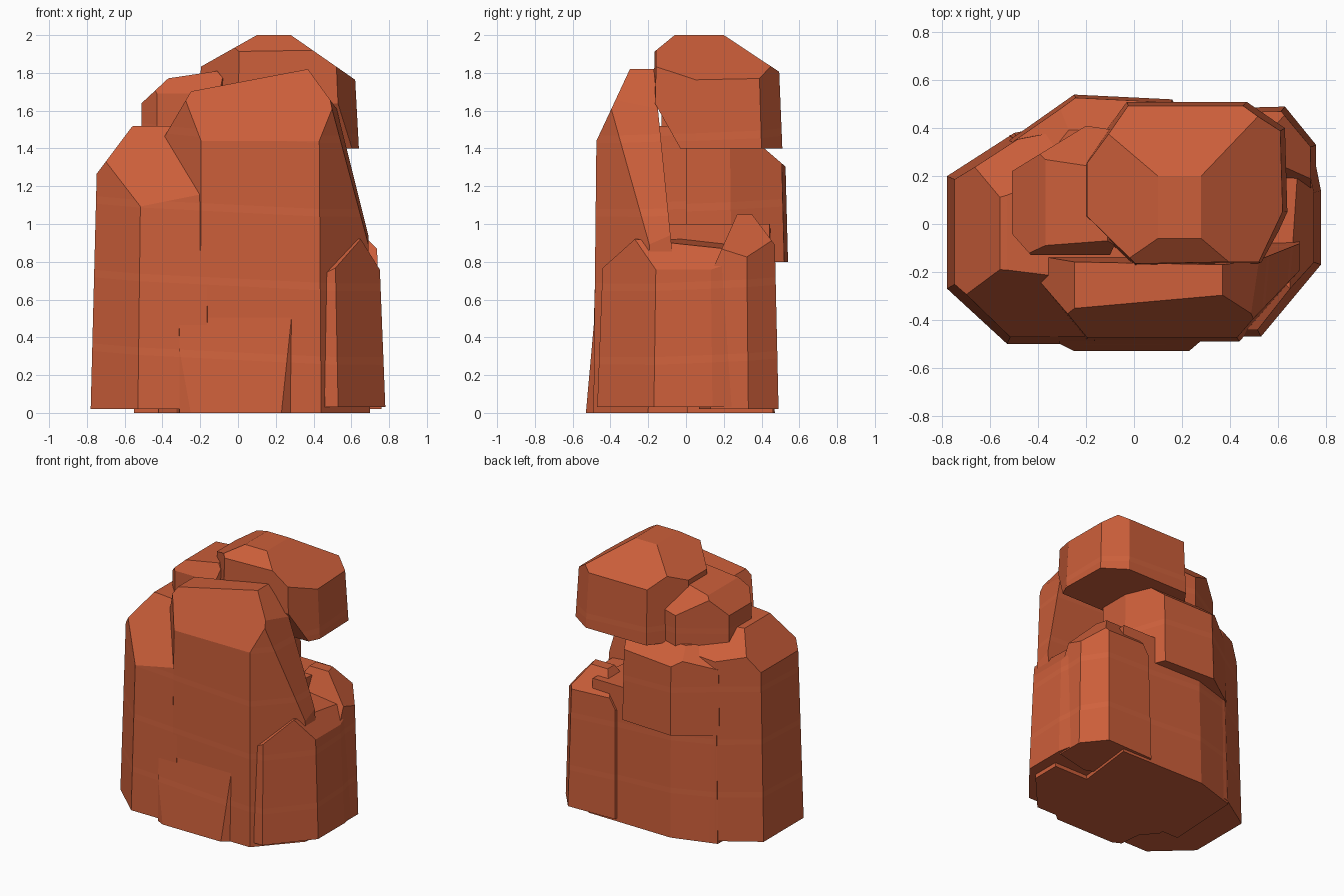
import bpy
import bmesh
from mathutils import Vector

default_cube = bpy.data.objects.get("Cube")
if default_cube:
    bpy.data.objects.remove(default_cube, do_unlink=True)


def make_material(name, colour):
    material = bpy.data.materials.new(name)
    material.use_nodes = True
    material.diffuse_color = colour
    shader = material.node_tree.nodes["Principled BSDF"]
    shader.inputs["Base Color"].default_value = colour
    shader.inputs["Roughness"].default_value = 1
    return material


sandstone = make_material("red sandstone", (0.60, 0.113, 0.042, 1))
strata = make_material("pale strata", (0.63, 0.122, 0.046, 1))

# Thin sediment layers, evenly spaced up the whole formation
LAYER_STEP, LAYER_START, LAYER_HEIGHT = 0.39, 0.30, 0.04
LAYERS = [LAYER_START + LAYER_STEP * i for i in range(4)]
LAYER_NORMAL = Vector((0.05, -0.04, 1)).normalized()


def slice_rock(bm, point, normal, remove):
    """Split the rock by a plane; optionally discard the outer side and cap it."""
    geometry = bm.verts[:] + bm.edges[:] + bm.faces[:]
    result = bmesh.ops.bisect_plane(bm, geom=geometry, dist=1e-5, plane_co=point,
                                    plane_no=normal, clear_outer=remove)
    if remove:
        rim = [e for e in result["geom_cut"]
               if isinstance(e, bmesh.types.BMEdge) and e.is_boundary]
        if rim:
            bmesh.ops.holes_fill(bm, edges=rim, sides=0)


def rock(name, outline, bottom, top, taper=1.0, pivot=(0, 0), cuts=()):
    """Tapered prism over an outline, chiselled by (point, outward normal) planes."""
    bm = bmesh.new()
    centre = Vector(pivot)
    lower = [bm.verts.new((x, y, bottom)) for x, y in outline]
    upper = []
    for corner in outline:
        moved = centre + (Vector(corner) - centre) * taper
        upper.append(bm.verts.new((moved.x, moved.y, top)))
    bm.faces.new(lower)
    bm.faces.new(upper)
    count = len(outline)
    for i in range(count):
        j = (i + 1) % count
        bm.faces.new((lower[i], lower[j], upper[j], upper[i]))
    bmesh.ops.recalc_face_normals(bm, faces=bm.faces[:])
    for point, normal in cuts:
        slice_rock(bm, Vector(point), Vector(normal).normalized(), True)

    # Mark the layers on the side walls
    for z in LAYERS:
        for edge in (z, z + LAYER_HEIGHT):
            slice_rock(bm, Vector((0, 0, edge)), LAYER_NORMAL, False)
    bmesh.ops.recalc_face_normals(bm, faces=bm.faces[:])
    for face in bm.faces:
        level = face.calc_center_median().dot(LAYER_NORMAL) / LAYER_NORMAL.z
        in_layer = any(z < level < z + LAYER_HEIGHT for z in LAYERS)
        face.material_index = int(in_layer and abs(face.normal.z) < 0.3)

    mesh = bpy.data.meshes.new(name)
    bm.to_mesh(mesh)
    bm.free()
    mesh.materials.append(sandstone)
    mesh.materials.append(strata)
    rock_object = bpy.data.objects.new(name, mesh)
    bpy.context.scene.collection.objects.link(rock_object)
    return rock_object


# Tall front pillar with a sloping shoulder
rock("front_pillar",
     [(-0.2, -0.49), (0.44, -0.49), (0.7, -0.2), (0.7, 0.2), (0.45, 0.25),
      (-0.3, 0.25), (-0.42, 0.1), (-0.42, -0.23)],
     0, 1.9, taper=0.97, pivot=(0, 0.2),
     cuts=[((0.37, 0, 1.82), (-0.19, 0, 1)),
           ((0, -0.465, 1.46), (0, -0.9, 0.42)),
           ((0.5, -0.3, 1.64), (1, -0.1, 0.24)),
           ((0.37, -0.2, 1.82), (0.8, 0, 0.58)),
           ((-0.25, -0.3, 1.7), (-0.85, 0, 0.5)),
           ((0, -0.17, 1.82), (0, 1, 0.1))])

# Shallow wedge leaning on the pillar's foot
rock("pillar_foot",
     [(-0.25, -0.53), (0.23, -0.53), (0.3, -0.47), (0.3, -0.3),
      (-0.33, -0.3), (-0.31, -0.5)],
     0, 0.75, cuts=[((0, -0.53, 0), (0, -1, 0.09))])

# Broad shoulder on the model's right
rock("right_shoulder",
     [(-0.78, -0.27), (-0.53, -0.5), (-0.16, -0.5), (0, -0.3), (0, 0.3),
      (-0.3, 0.42), (-0.5, 0.38), (-0.78, 0.2)],
     0.02, 1.52, taper=0.92, pivot=(-0.3, 0),
     cuts=[((-0.73, 0, 1.29), (-0.8, 0, 0.6)),
           ((-0.57, -0.46, 1.1), (-0.1, -0.8, 0.52)),
           ((-0.5, 0.3, 1.38), (-0.2, 0.5, 0.6)),
           ((-0.53, 0, 1.52), (-0.1, 0, 1))])

# Low slab on the model's left
rock("left_slab",
     [(0.3, -0.3), (0.46, -0.47), (0.53, -0.47), (0.78, -0.17), (0.78, 0.14),
      (0.74, 0.34), (0.3, 0.34)],
     0.03, 1, taper=0.92, pivot=(0.3, 0),
     cuts=[((0.65, -0.27, 0.92), (-0.5, -0.5, 1)),
           ((0.65, -0.2, 0.92), (0.8, 0, 0.5)),
           ((0.65, -0.27, 0.92), (0.1, 0.1, 1))])

# Pointed block at the back corner
rock("left_back_block",
     [(0.15, 0.2), (0.5, 0.07), (0.76, 0.13), (0.76, 0.33), (0.63, 0.49),
      (0.25, 0.48)],
     0.02, 1.05, taper=0.92, pivot=(0.4, 0.2),
     cuts=[((0.72, 0.34, 0.84), (0.75, 0.2, 0.65)),
           ((0.5, 0.27, 1.05), (0, -0.9, 0.4)),
           ((0.5, 0.35, 1.05), (0, 0.8, 0.6)),
           ((0.4, 0.3, 1.05), (-0.8, 0, 0.5))])

# Core that joins the back
rock("back_core",
     [(-0.55, -0.2), (0.4, -0.2), (0.48, 0.46), (-0.2, 0.47), (-0.52, 0.37)],
     0, 1, taper=0.96)

# Overhanging block on the back
rock("back_overhang",
     [(-0.5, 0), (0.28, 0), (0.28, 0.24), (0.16, 0.52), (-0.25, 0.54),
      (-0.52, 0.35)],
     0.8, 1.42, taper=0.97,
     cuts=[((0, 0.52, 1.31), (0, 0.6, 0.7)),
           ((-0.45, 0.38, 1.3), (-0.5, 0.4, 0.7))])

# Small boulder beside the cap
rock("small_boulder",
     [(-0.51, -0.04), (-0.43, -0.13), (-0.1, -0.13), (0, 0.1), (0, 0.38),
      (-0.2, 0.41), (-0.51, 0.22)],
     1.4, 1.85,
     cuts=[((-0.51, 0, 1.64), (-0.68, 0, 0.73)),
           ((-0.11, 0, 1.81), (-0.15, 0, 1)),
           ((-0.3, -0.09, 1.77), (0, -0.8, 0.4)),
           ((-0.11, 0, 1.81), (0.75, 0, 0.6)),
           ((-0.3, 0.27, 1.77), (0, 0.6, 0.6))])

# Large faceted cap stone
rock("cap_stone",
     [(-0.21, 0.03), (0, -0.18), (0.54, -0.17), (0.64, 0.05), (0.63, 0.4),
      (0.47, 0.51), (-0.03, 0.51), (-0.21, 0.26)],
     1.4, 2, taper=0.94, pivot=(0.1, 0.1),
     cuts=[((0.2, -0.06, 2), (0, -0.63, 0.77)),
           ((0.28, 0, 2), (0.57, 0, 0.82)),
           ((0.2, 0.2, 2), (0, 0.55, 0.83)),
           ((0.1, 0, 2), (-0.49, 0, 0.87)),
           ((0.2, -0.03, 1.4), (0, -0.87, -0.49))])
